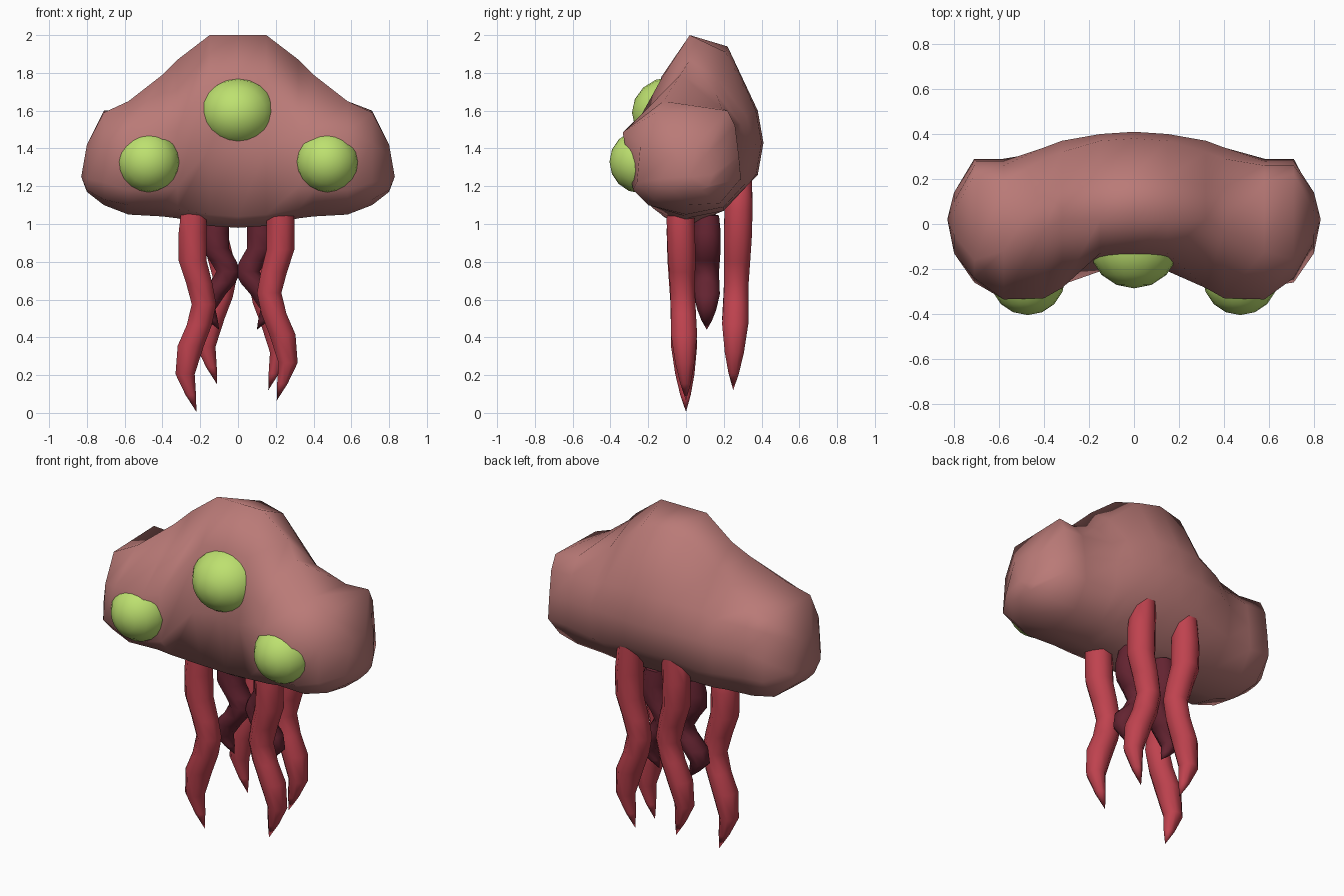
import bpy, bmesh, math
from mathutils import Matrix, Vector

cube = bpy.data.objects.get("Cube")
if cube:
    bpy.data.objects.remove(cube, do_unlink=True)


def make_material(name, color):
    material = bpy.data.materials.new(name)
    material.use_nodes = True
    rgba = (*color, 1.0)
    material.diffuse_color = rgba
    material.node_tree.nodes["Principled BSDF"].inputs["Base Color"].default_value = rgba
    return material


def finish(name, bm, material, angle=60):
    """Turn a bmesh into a smooth shaded object."""
    bmesh.ops.recalc_face_normals(bm, faces=bm.faces)
    mesh = bpy.data.meshes.new(name)
    bm.to_mesh(mesh)
    bm.free()
    mesh.materials.append(material)
    obj = bpy.data.objects.new(name, mesh)
    bpy.context.collection.objects.link(obj)
    bpy.ops.object.select_all(action="DESELECT")
    obj.select_set(True)
    bpy.context.view_layer.objects.active = obj
    bpy.ops.object.shade_smooth_by_angle(angle=math.radians(angle))


def loft(name, rings, start, end, material, angle=60):
    """Skin a row of closed rings and close both ends with a point."""
    bm = bmesh.new()
    loops = [[bm.verts.new(p) for p in ring] for ring in rings]
    count = len(rings[0])
    for a, b in zip(loops, loops[1:]):
        for i in range(count):
            j = (i + 1) % count
            bm.faces.new((a[i], a[j], b[j], b[i]))
    for point, ring in ((start, loops[0]), (end, loops[-1])):
        tip = bm.verts.new(point)
        for i in range(count):
            bm.faces.new((tip, ring[i], ring[(i + 1) % count]))
    finish(name, bm, material, angle)


skin = make_material("dusty pink", (0.49, 0.195, 0.185))
red = make_material("tentacle red", (0.52, 0.055, 0.077))
maroon = make_material("dark maroon", (0.125, 0.017, 0.03))
green = make_material("eye green", (0.51, 0.75, 0.16))

# Body: (y, z) cross-sections by distance from the middle
crown = {
    0.0: [(.02, 2), (.22, 1.94), (.38, 1.6), (.41, 1.43), (.38, 1.26),
          (.2, 1.07), (-.02, .98), (-.12, 1.04), (-.2, 1.42), (-.13, 1.78)],
    0.15: [(.02, 2), (.21, 1.91), (.37, 1.6), (.4, 1.43), (.37, 1.26),
           (.2, 1.07), (0, .99), (-.13, 1.05), (-.21, 1.4), (-.13, 1.77)],
    0.32: [(.02, 1.87), (.17, 1.76), (.32, 1.57), (.37, 1.42), (.34, 1.22),
           (.2, 1.07), (0, 1.03), (-.17, 1.08), (-.27, 1.2), (-.285, 1.49)],
}
lobe = {
    0.4: [(-.03, 1.79), (.16, 1.69), (.29, 1.53), (.34, 1.4), (.32, 1.22),
          (.2, 1.08), (0, 1.04), (-.19, 1.1), (-.28, 1.18), (-.33, 1.485)],
    0.58: [(-.12, 1.65), (.19, 1.61), (.26, 1.52), (.28, 1.38), (.29, 1.23),
           (.2, 1.09), (0, 1.05), (-.2, 1.1), (-.28, 1.18), (-.335, 1.485)],
    0.71: [(-.16, 1.59), (.22, 1.6), (.26, 1.52), (.28, 1.36), (.29, 1.24),
           (.18, 1.11), (0, 1.1), (-.17, 1.13), (-.26, 1.22), (-.24, 1.43)],
    0.8: [(-.05, 1.42), (.06, 1.42), (.1, 1.36), (.14, 1.26), (.12, 1.2),
          (.08, 1.18), (0, 1.17), (-.07, 1.18), (-.13, 1.24), (-.08, 1.36)],
}
sections = {**crown, **lobe}
stations = [-x for x in reversed(sections) if x > 0] + list(sections)
body_rings = [[(x, y, z) for y, z in sections[abs(x)]] for x in stations]
loft("body", body_rings, (-0.83, 0.02, 1.25), (0.83, 0.02, 1.25), skin, 180)


# Eyes
def eye(name, center, radius, squash=1.0):
    bm = bmesh.new()
    bmesh.ops.create_uvsphere(bm, u_segments=20, v_segments=8, radius=radius)
    place = Matrix.Translation(Vector(center)) @ Matrix.Diagonal((1, 1, squash, 1))
    bmesh.ops.transform(bm, matrix=place @ Matrix.Rotation(math.pi / 2, 4, "X"), verts=bm.verts)
    finish(name, bm, green)


eye("middle_eye", (0, -0.082, 1.59), 0.204, 0.92)
for side, label in ((1, "left"), (-1, "right")):
    eye(label + "_eye", (side * 0.473, -0.237, 1.33), 0.168)

# Tentacles: (sideways offset, height above tip, radius) along one wavy arm
wave = [(0, 1.12, .07), (.01, .95, .08), (.01, .8, .08), (-.025, .68, .075),
        (-.05, .57, .07), (-.025, .46, .072), (.02, .35, .075),
        (.05, .2, .055), (.02, .09, .03)]


def tentacle(name, side, x, y, tip, material, stretch=1.0, sway=1.0, lean=0.0):
    rings = []
    for offset, height, radius in wave:
        ring = []
        for i in range(8):
            a = math.tau * (i + 0.5) / 8
            ring.append((side * (x + sway * offset) + radius * math.cos(a),
                         y + lean * (1 - height) + radius * math.sin(a),
                         tip + stretch * height))
        rings.append(ring)
    loft(name, rings, (side * x, y, tip + 1.15 * stretch),
         (side * (x - 0.01), y + lean, tip), material)


for side, label, lift in ((-1, "right", 0.0), (1, "left", 0.06)):
    tentacle(label + "_front_tentacle", side, 0.23 - lift / 4, -0.03, lift + 0.005, red, lean=0.03)
    tentacle(label + "_back_tentacle", side, 0.12 + lift / 1.2, 0.28, 0.15 - lift / 2, red, lean=-0.03)
    tentacle(label + "_inner_tentacle", side, 0.11, 0.11, 0.44, maroon, stretch=0.54, sway=1.2)
